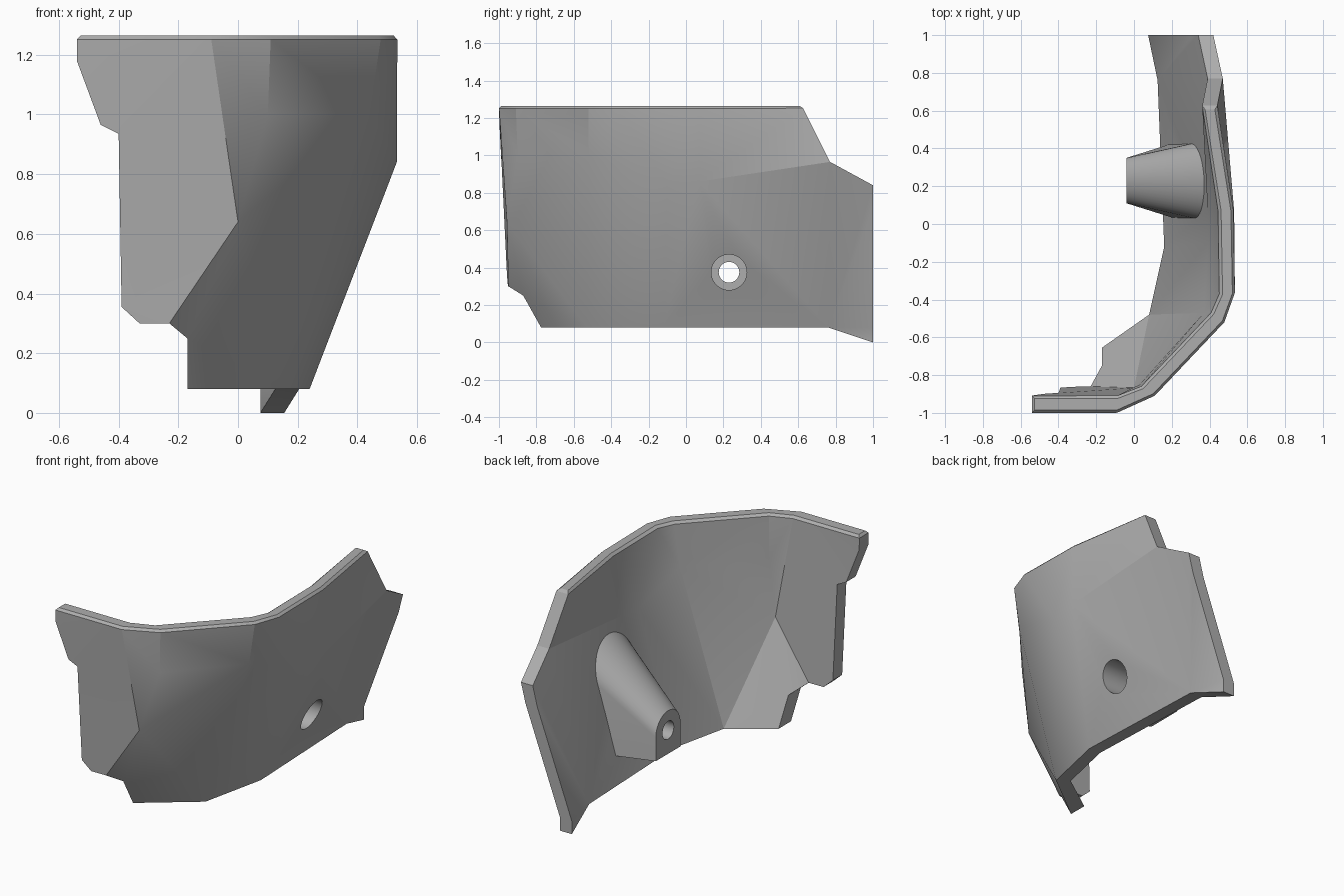
import bpy, bmesh, math
from mathutils import Matrix, Vector

cube = bpy.data.objects.get("Cube")
if cube:
    bpy.data.objects.remove(cube, do_unlink=True)

grey = bpy.data.materials.new("plain grey")
grey.use_nodes = True
colour = (0.42, 0.42, 0.42, 1)
grey.diffuse_color = colour
grey.node_tree.nodes["Principled BSDF"].inputs["Base Color"].default_value = colour


def make_object(name, bm):
    bmesh.ops.recalc_face_normals(bm, faces=bm.faces)
    mesh = bpy.data.meshes.new(name)
    bm.to_mesh(mesh)
    bm.free()
    mesh.materials.append(grey)
    obj = bpy.data.objects.new(name, mesh)
    bpy.context.collection.objects.link(obj)
    return obj


# Outer skin corners, part by part
TOP = 1.265
rim = [(x, y, TOP) for x, y in ((-.54, -1), (-.09, -1), (.11, -.91), (.48, -.52),
                                (.535, -.37), (.527, .07), (.44, .62))]
front_edge = [(-.54, -.998, 1.18), (-.46, -.987, .965), (-.4, -.985, .935),
              (-.39, -.957, .355), (-.33, -.952, .3), (-.23, -.95, .3)]
crease = [(0, -.957, .64), (.1, -.9, 1), (.44, -.52, 1), (.532, -.1, .84),
          (.53, .07, .86), (.47, .77, .965), (.42, 1, .84)]
bottom = [(-.17, -.87, .25), (-.17, -.775, .08), (.15, -.53, .08),
          (.24, -.12, .08), (.205, .76, .08), (.155, 1, 0)]
rear_edge = [(.155, 1, .08), (.39, 1, .72)]


def inward(p):
    """Wall thickness at a skin corner."""
    x, y, z = p
    if x == -.17:
        return Vector((0, .12, 0))
    if y < -.93:
        return Vector((0, .09, 0))
    if y < -.4:
        return Vector((-.07, .05, 0))
    if p in crease[3:5]:
        return Vector((-.14, 0, .04))
    return Vector((-.08, 0, 0))


# Panel: outer skin, inner skin and the wall between them
bm = bmesh.new()
inner_of = {}


def corners(points):
    result = []
    for p in points:
        v = bm.verts.new(p)
        inner_of[v] = bm.verts.new(Vector(p) + inward(p))
        result.append(v)
    return result


T, E, C, B, R = (corners(group) for group in (rim, front_edge, crease, bottom, rear_edge))
skin = [
    [T[0], *E, C[0], T[1]],
    [T[1], C[0], C[1]], [T[1], C[1], T[2]],
    [T[2], C[1], C[2], T[3]],
    [T[3], C[2], T[4]], [T[4], C[2], C[3]],
    [T[4], C[3], C[4], T[5]], [T[5], C[4], T[6]], [T[6], C[4], C[5]],
    [C[0], C[2], C[1]], [C[0], B[2], C[2]],
    [E[5], B[0], B[1], B[2], C[0]],
    [B[2], C[3], C[2]], [B[2], B[3], C[3]],
    [B[3], C[4], C[3]], [B[3], B[4], C[4]],
    [B[4], C[5], C[4]], [B[4], C[6], C[5]], [B[4], R[1], C[6]],
    [B[4], R[0], R[1]], [B[4], B[5], R[0]],
]
for loop in skin:
    bm.faces.new(loop)
border = [e.verts[:] for e in bm.edges if len(e.link_faces) == 1]
for loop in skin:
    bm.faces.new([inner_of[v] for v in reversed(loop)])
for a, b in border:
    bm.faces.new((a, b, inner_of[b], inner_of[a]))
bmesh.ops.recalc_face_normals(bm, faces=bm.faces)

# Chamfer around the top rim
flat = {f for f in bm.faces if all(v.co.z > TOP - .001 for v in f.verts)}
rim_edges = [e for e in bm.edges if sum(f in flat for f in e.link_faces) == 1]
bmesh.ops.bevel(bm, geom=rim_edges, offset=.014, segments=1, affect='EDGES')
bmesh.ops.triangulate(bm, faces=[f for f in bm.faces if len(f.verts) > 3])
panel = make_object("panel", bm)

# Mounting boss: arch section lofted from the small end up to the panel
HOLE_Y, HOLE_Z, FOOT = .23, .375, .23
STEPS = 24


def arch(radius, centre_z):
    pts = [(HOLE_Y + radius, FOOT)]
    for i in range(STEPS + 1):
        a = math.pi * i / STEPS
        pts.append((HOLE_Y + radius * math.cos(a), centre_z + radius * math.sin(a)))
    return pts + [(HOLE_Y - radius, FOOT)]


bm = bmesh.new()
end = [bm.verts.new((-.04, y, z)) for y, z in arch(.12, HOLE_Z)]
base = [bm.verts.new((.23 + (z - FOOT) * .26, y, z)) for y, z in arch(.205, .67)]
bm.faces.new(end)
bm.faces.new(base)
for i in range(len(end)):
    j = (i + 1) % len(end)
    bm.faces.new((end[i], end[j], base[j], base[i]))
boss = make_object("mounting_boss", bm)


# Screw hole and wider counterbore, cut through both parts
def cutter(name, radius, x0, x1):
    bm = bmesh.new()
    place = Matrix.Translation(((x0 + x1) / 2, HOLE_Y, HOLE_Z)) @ Matrix.Rotation(math.pi / 2, 4, 'Y')
    bmesh.ops.create_cone(bm, cap_ends=True, segments=32, radius1=radius,
                          radius2=radius, depth=x1 - x0, matrix=place)
    obj = make_object(name, bm)
    obj.hide_render = True
    return obj


cutters = [cutter("screw_hole_cutter", .055, -.3, .9),
           cutter("counterbore_cutter", .095, .06, .8)]
for obj in (panel, boss):
    bpy.ops.object.select_all(action='DESELECT')
    obj.select_set(True)
    bpy.context.view_layer.objects.active = obj
    for tool in cutters:
        mod = obj.modifiers.new(tool.name, 'BOOLEAN')
        mod.operation = 'DIFFERENCE'
        mod.solver = 'EXACT'
        mod.object = tool
        bpy.ops.object.modifier_apply(modifier=mod.name)
    bpy.ops.object.shade_smooth_by_angle(angle=math.radians(22))
for tool in cutters:
    bpy.data.objects.remove(tool, do_unlink=True)
